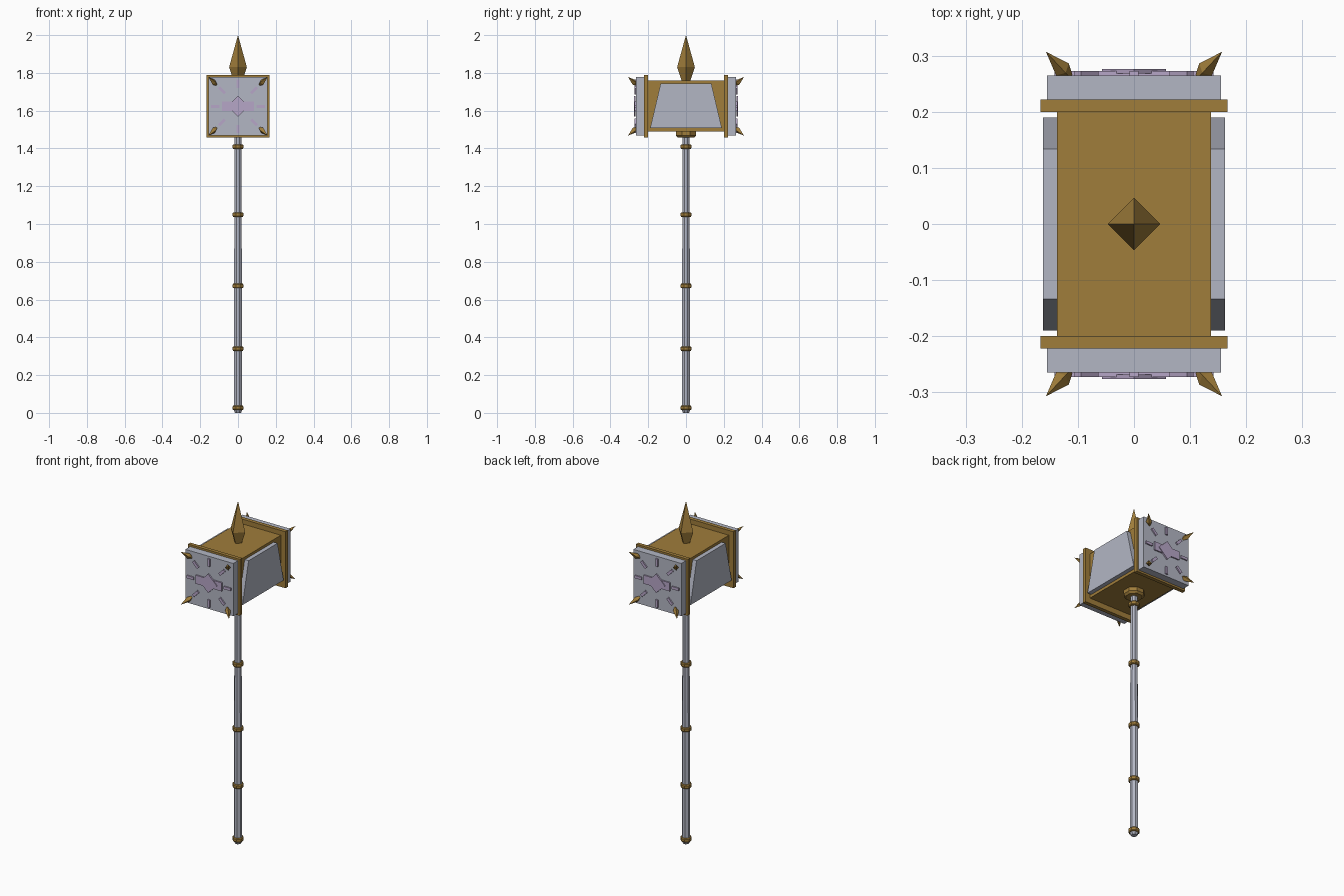
import bpy, bmesh, math
from mathutils import Vector, Matrix

if "Cube" in bpy.data.objects:
    bpy.data.objects.remove(bpy.data.objects["Cube"])


def material(name, rgb):
    m = bpy.data.materials.new(name)
    m.diffuse_color = (*rgb, 1)
    m.use_nodes = True
    m.node_tree.nodes["Principled BSDF"].inputs["Base Color"].default_value = m.diffuse_color
    return m


STEEL = material("pale_steel", (0.45, 0.47, 0.55))
GOLD = material("old_gold", (0.35, 0.205, 0.043))
LILAC = material("pale_lilac", (0.47, 0.38, 0.57))
HEAD_Z = 1.623


def finish(name, bm, mat):
    bmesh.ops.recalc_face_normals(bm, faces=bm.faces)
    me = bpy.data.meshes.new(name)
    bm.to_mesh(me)
    bm.free()
    me.materials.append(mat)
    ob = bpy.data.objects.new(name, me)
    bpy.context.collection.objects.link(ob)
    return ob


def box(name, lo, hi, mat):
    bm = bmesh.new()
    bmesh.ops.create_cube(bm, size=1)
    for v in bm.verts:
        v.co = Vector([lo[i] if v.co[i] < 0 else hi[i] for i in range(3)])
    return finish(name, bm, mat)


def lathe(name, profile, sides, mat, phase=0.0, matrix=None):
    """Closed faceted solid from (radius, height) pairs; radius 0 makes a tip."""
    bm = bmesh.new()
    rings = []
    for r, z in profile:
        n = sides if r > 0 else 1
        rings.append([bm.verts.new((r * math.cos(phase + math.tau * i / sides),
                                    r * math.sin(phase + math.tau * i / sides), z))
                      for i in range(n)])
    for a, b in zip(rings, rings[1:]):
        for i in range(sides):
            j = (i + 1) % sides
            if len(b) == 1:
                bm.faces.new((a[i], a[j], b[0]))
            else:
                bm.faces.new((a[i], a[j], b[j], b[i]))
    for ring in (rings[0], rings[-1]):
        if len(ring) > 1:
            bm.faces.new(ring)
    if matrix:
        bm.transform(matrix)
    return finish(name, bm, mat)


def prism(name, outline, d0, d1, place, mat):
    """Extrude a 2D outline from depth d0 to d1; place maps (u, v, d) to xyz."""
    bm = bmesh.new()
    a, b = [[bm.verts.new(place(u, v, d)) for u, v in outline] for d in (d0, d1)]
    bm.faces.new(a)
    bm.faces.new(b)
    for i in range(len(a)):
        j = (i + 1) % len(a)
        bm.faces.new((a[i], a[j], b[j], b[i]))
    return finish(name, bm, mat)


# Handle: octagonal shaft, slightly thicker in the lower half
EIGHTH = math.pi / 8
lathe("shaft", [(0.017, 0), (0.023, 0.012), (0.023, 0.56), (0.022, 0.82),
                (0.0195, 1.06), (0.0195, 1.50)], 8, STEEL, EIGHTH)
for i, z in enumerate((0.027, 0.34, 0.672, 1.05, 1.41)):
    lathe(f"handle_ring_{i}", [(0.027, z - 0.012), (0.031, z - 0.007),
                               (0.031, z + 0.007), (0.027, z + 0.012)], 8, GOLD, EIGHTH)
lathe("head_collar", [(0.046, 1.457), (0.057, 1.468), (0.057, 1.495)], 8, GOLD, EIGHTH)

# Head core and top spike
box("head_core", (-0.137, -0.205, 1.49), (0.137, 0.205, 1.76), GOLD)
lathe("top_spike", [(0.022, 1.755), (0.047, 1.83), (0, 2.0)], 4, GOLD)

# Trapezoid cheek plates
for s, side in ((-1, "left"), (1, "right")):
    prism(f"cheek_plate_{side}",
          [(-0.19, 1.507), (0.19, 1.507), (0.134, 1.745), (-0.134, 1.745)],
          0.13, 0.162, lambda u, v, d: (s * d, u, v), STEEL)

# Striking ends: flange, plate, emblem, rays and corner spikes
BAR = [(-0.085, -0.025), (0.085, -0.025), (0.085, 0.025), (-0.085, 0.025)]
DIAMOND = [(-0.057, 0), (0, -0.055), (0.057, 0), (0, 0.055)]
RAY = [(0.098, -0.008), (0.142, -0.008), (0.142, 0.008), (0.098, 0.008)]
for s, end in ((-1, "front"), (1, "back")):
    def slab(name, w, h, y0, y1, mat):
        ys = sorted((s * y0, s * y1))
        box(f"{name}_{end}", (-w, ys[0], HEAD_Z - h), (w, ys[1], HEAD_Z + h), mat)

    def on_face(u, v, d):
        return (u, s * d, HEAD_Z + v)

    slab("end_flange", 0.167, 0.165, 0.2, 0.222, GOLD)
    slab("striking_plate", 0.155, 0.154, 0.222, 0.265, STEEL)
    prism(f"emblem_bar_{end}", BAR, 0.264, 0.2725, on_face, LILAC)
    prism(f"emblem_diamond_{end}", DIAMOND, 0.268, 0.2765, on_face, LILAC)
    for k in range(8):
        c, n = math.cos(k * math.pi / 4), math.sin(k * math.pi / 4)
        prism(f"emblem_ray_{end}_{k}", [(u * c - v * n, u * n + v * c) for u, v in RAY],
              0.264, 0.2725, on_face, LILAC)
    for sx in (-1, 1):
        for sz in (-1, 1):
            base = Vector((sx * 0.115, s * 0.262, HEAD_Z + sz * 0.115))
            tip = Vector((sx * 0.157, s * 0.307, HEAD_Z + sz * 0.155))
            axis = tip - base
            turn = axis.to_track_quat('Z', 'Y').to_matrix().to_4x4()
            lathe(f"corner_spike_{end}_{sx}_{sz}",
                  [(0.007, 0), (0.0155, axis.length * 0.3), (0, axis.length)],
                  4, GOLD, 0, Matrix.Translation(base) @ turn)
